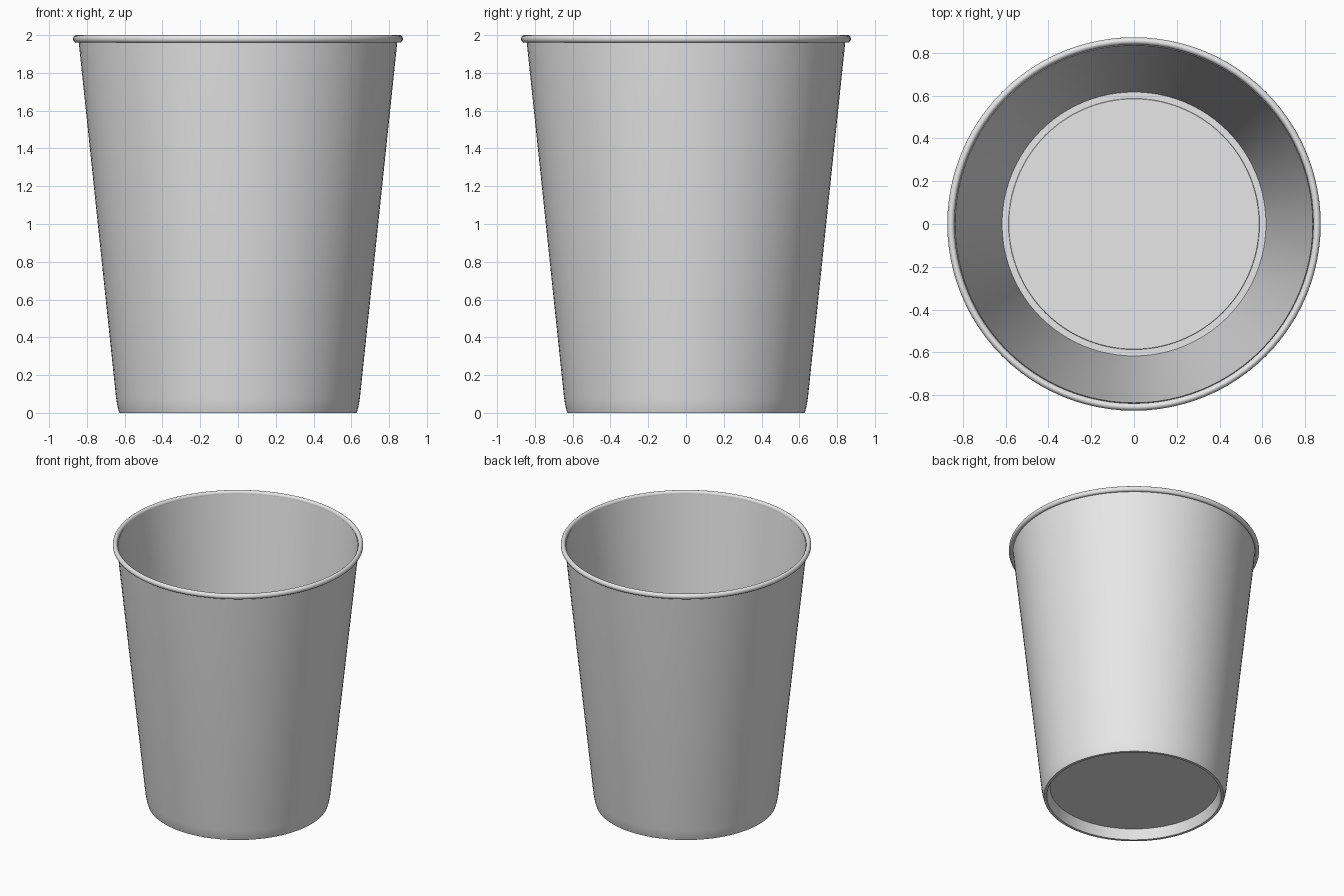
import bpy, bmesh, math

SEGMENTS = 96

if "Cube" in bpy.data.objects:
    bpy.data.objects.remove(bpy.data.objects["Cube"], do_unlink=True)

# Single light grey colour
grey = bpy.data.materials.new("light_grey")
grey.use_nodes = True
color = (0.8, 0.8, 0.8, 1)
grey.diffuse_color = color
grey.node_tree.nodes["Principled BSDF"].inputs["Base Color"].default_value = color


def lathe(name, profile, closed=False):
    """Spin a list of (radius, height) points around the z axis."""
    bm = bmesh.new()
    verts = [bm.verts.new((r, 0, z)) for r, z in profile]
    pairs = list(zip(verts, verts[1:]))
    if closed:
        pairs.append((verts[-1], verts[0]))
    edges = [bm.edges.new(p) for p in pairs]
    bmesh.ops.spin(bm, geom=verts + edges, axis=(0, 0, 1), cent=(0, 0, 0),
                   angle=2 * math.pi, steps=SEGMENTS, use_duplicate=False)
    bmesh.ops.remove_doubles(bm, verts=bm.verts, dist=0.0001)
    bmesh.ops.recalc_face_normals(bm, faces=bm.faces)
    mesh = bpy.data.meshes.new(name)
    bm.to_mesh(mesh)
    bm.free()
    obj = bpy.data.objects.new(name, mesh)
    bpy.context.collection.objects.link(obj)
    mesh.materials.append(grey)
    bpy.ops.object.select_all(action="DESELECT")
    obj.select_set(True)
    bpy.context.view_layer.objects.active = obj
    bpy.ops.object.shade_smooth_by_angle(angle=math.radians(35))
    return obj


# Tapered wall with a tucked-in foot and a recessed base
lathe("cup_body", [
    (0, 0.075), (0.587, 0.075), (0.608, 0),      # underside recess
    (0.628, 0), (0.637, 0.03), (0.645, 0.075),   # foot
    (0.844, 1.97), (0.836, 1.98),                # outer wall and lip
    (0.617, 0.085), (0.587, 0.085),              # inner wall and floor edge
    (0.585, 0.09), (0, 0.09),                    # floor disc
])

# Rolled rim
rim = []
for i in range(16):
    a = 2 * math.pi * i / 16
    rim.append((0.856 + 0.017 * math.cos(a), 1.98 + 0.02 * math.sin(a)))
lathe("rolled_rim", rim, closed=True)
